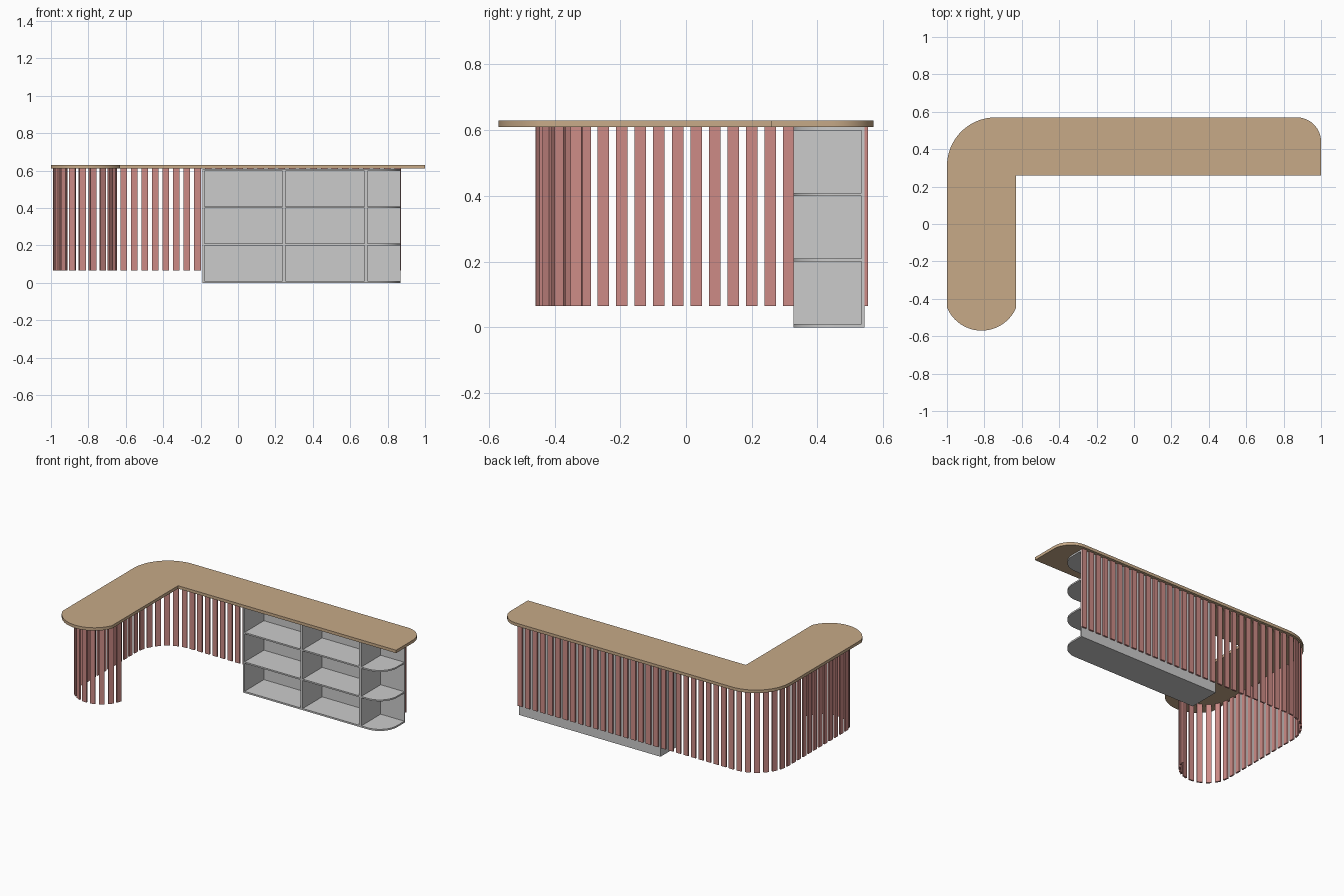
import bpy, bmesh, math
from mathutils import Matrix, Vector

if "Cube" in bpy.data.objects:
    bpy.data.objects.remove(bpy.data.objects["Cube"])


def material(name, rgb):
    m = bpy.data.materials.new(name)
    m.diffuse_color = (*rgb, 1)
    m.use_nodes = True
    m.node_tree.nodes["Principled BSDF"].inputs["Base Color"].default_value = m.diffuse_color
    return m


WOOD = material("light_wood", (0.57, 0.40, 0.245))
ROSE = material("rose_slat", (0.61, 0.26, 0.24))
GREY = material("shelf_grey", (0.60, 0.60, 0.60))


def finish(name, bm, mat):
    bmesh.ops.recalc_face_normals(bm, faces=bm.faces[:])
    me = bpy.data.meshes.new(name)
    bm.to_mesh(me)
    bm.free()
    me.materials.append(mat)
    ob = bpy.data.objects.new(name, me)
    bpy.context.collection.objects.link(ob)
    return ob


def box(bm, lo, hi):
    size = [b - a for a, b in zip(lo, hi)]
    mid = [(a + b) / 2 for a, b in zip(lo, hi)]
    bmesh.ops.create_cube(bm, size=1, matrix=Matrix.Translation(mid) @ Matrix.Diagonal((*size, 1)))


def prism(bm, pts, z0, z1):
    f = bm.faces.new([bm.verts.new((x, y, z0)) for x, y in pts])
    r = bmesh.ops.extrude_face_region(bm, geom=[f], use_keep_orig=True)
    vs = [v for v in r["geom"] if isinstance(v, bmesh.types.BMVert)]
    bmesh.ops.translate(bm, verts=vs, vec=(0, 0, z1 - z0))


def arc(cx, cy, r, a0, a1, n=24):
    return [(cx + r * math.cos(math.radians(a0 + (a1 - a0) * i / n)),
             cy + r * math.sin(math.radians(a0 + (a1 - a0) * i / n))) for i in range(n + 1)]


# L-shaped countertop with rounded outer corners and a bowed arm end
outline = [(-0.63, 0.26), (1.0, 0.26)]
outline += arc(0.87, 0.44, 0.13, 0, 90, 16)
outline += arc(-0.74, 0.31, 0.26, 90, 180, 24)
half = math.degrees(math.asin(0.185 / 0.2))
outline += arc(-0.815, -0.37, 0.2, 270 - half, 270 + half, 32)
bm = bmesh.new()
prism(bm, outline, 0.61, 0.63)
top = finish("countertop", bm, WOOD)
bpy.context.view_layer.objects.active = top
top.select_set(True)
bpy.ops.object.shade_smooth_by_angle(angle=math.radians(30))
top.select_set(False)

# Slat path: back, corner, outer side of the arm, half circle at the arm end
X, Y, R, E, YE = -0.984, 0.5485, 0.235, 0.167, -0.284
X0 = 0.855
L1 = X0 - (X + R)
L2 = R * math.pi / 2
L3 = (Y - R) - YE
L4 = E * math.pi


def on_path(s):
    """Position and direction angle at a distance along the path."""
    if s < L1:
        return X0 - s, Y, math.pi
    s -= L1
    if s < L2:
        a = math.pi / 2 + s / R
        return X + R + R * math.cos(a), Y - R + R * math.sin(a), a + math.pi / 2
    s -= L2
    if s < L3:
        return X, Y - R - s, -math.pi / 2
    a = math.pi + (s - L3) / E
    return X + E + E * math.cos(a), YE + E * math.sin(a), a + math.pi / 2


PITCH = 0.0564
bm = bmesh.new()
for i in range(int((L1 + L2 + L3 + L4) / PITCH) + 1):
    x, y, a = on_path(i * PITCH)
    bmesh.ops.create_cube(bm, size=1, matrix=Matrix.Translation((x, y, 0.3375))
                          @ Matrix.Rotation(a, 4, 'Z')
                          @ Matrix.Diagonal((0.035, 0.0105, 0.545, 1)))
finish("front_slats", bm, ROSE)

# Shelf unit: boards with a rounded free corner
XL, XR, YF, YB = -0.19, 0.87, 0.327, 0.543
board = [(XL, YB), (XL, YF)] + arc(XR - 0.13, YF + 0.13, 0.13, -90, 0, 16) + [(XR, YB)]
for name, z0, z1 in (("bottom_board", 0, 0.011), ("lower_shelf", 0.2, 0.21),
                     ("upper_shelf", 0.399, 0.409), ("top_board", 0.599, 0.6095)):
    bm = bmesh.new()
    prism(bm, board, z0, z1)
    ob = finish(name, bm, GREY)
    bpy.context.view_layer.objects.active = ob
    ob.select_set(True)
    bpy.ops.object.shade_smooth_by_angle(angle=math.radians(30))
    ob.select_set(False)

# Upright panels and back panel
for name, x0, x1 in (("left_panel", XL, -0.18), ("middle_divider", 0.238, 0.255),
                     ("right_divider", 0.676, 0.693)):
    bm = bmesh.new()
    box(bm, (x0, YF, 0), (x1, YB, 0.6095))
    finish(name, bm, GREY)
bm = bmesh.new()
box(bm, (XL, YB - 0.009, 0), (XR, YB, 0.6095))
finish("back_panel", bm, GREY)
